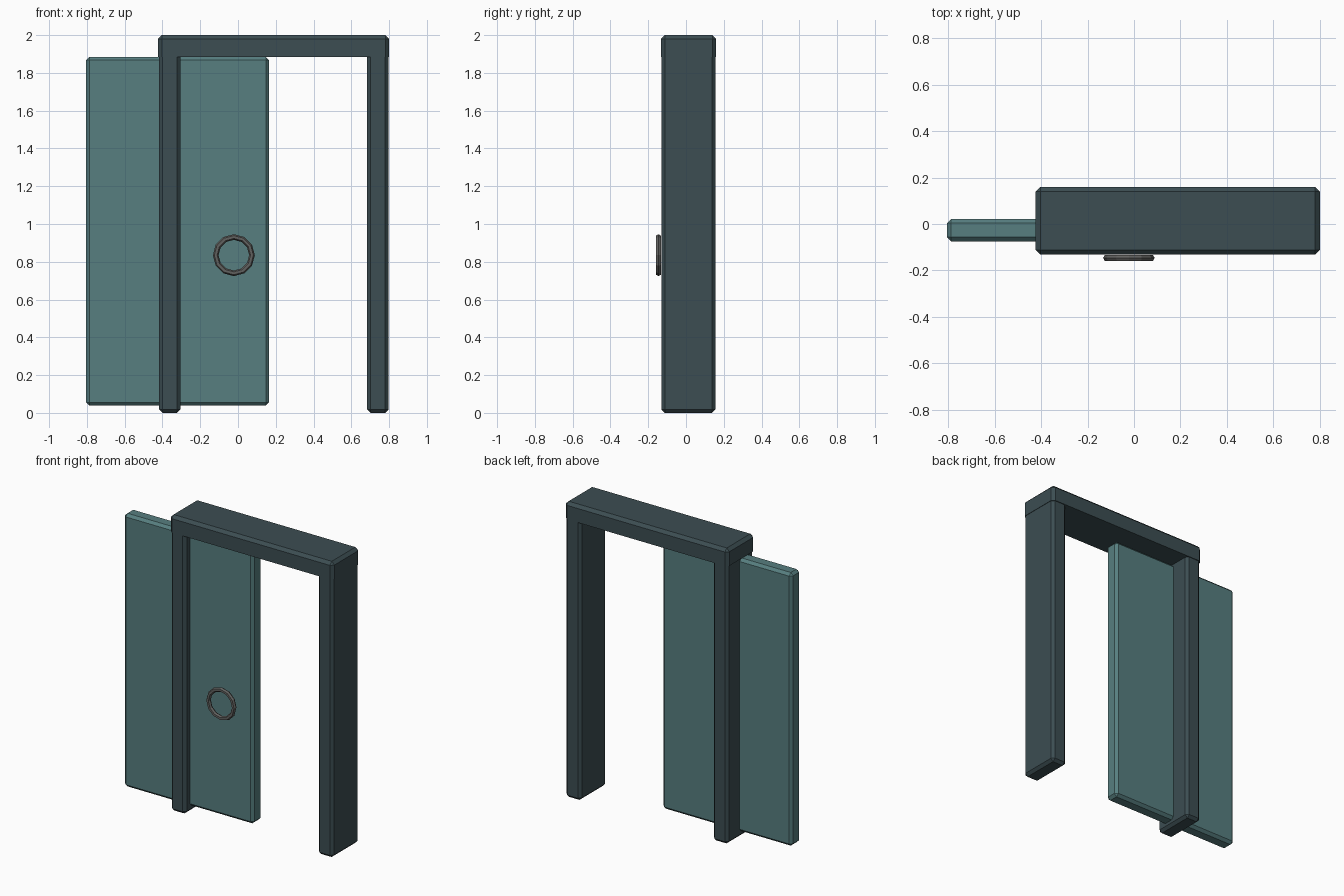
import bpy, bmesh, math

if "Cube" in bpy.data.objects:
    bpy.data.objects.remove(bpy.data.objects["Cube"])


def material(name, rgb):
    m = bpy.data.materials.new(name)
    m.diffuse_color = (*rgb, 1)
    m.use_nodes = True
    m.node_tree.nodes["Principled BSDF"].inputs["Base Color"].default_value = m.diffuse_color
    return m


FRAME = material("dark_frame", (0.045, 0.075, 0.085))
PANEL = material("teal_panel", (0.095, 0.21, 0.215))
METAL = material("ring_metal", (0.12, 0.12, 0.115))


def chamfered_box(name, x, y, z, mat, bevel, skip=None):
    """Box from axis ranges; edges of the 'top' or 'bottom' face may stay sharp."""
    bm = bmesh.new()
    bmesh.ops.create_cube(bm, size=1)
    for v in bm.verts:
        v.co = [(r[0] + r[1]) / 2 + c * (r[1] - r[0]) for c, r in zip(v.co, (x, y, z))]
    level = {"top": z[1], "bottom": z[0]}.get(skip)
    edges = [e for e in bm.edges
             if level is None or any(abs(v.co.z - level) > 1e-4 for v in e.verts)]
    bmesh.ops.bevel(bm, geom=edges, offset=bevel, segments=1, affect='EDGES')
    mesh = bpy.data.meshes.new(name)
    bm.to_mesh(mesh)
    bm.free()
    mesh.materials.append(mat)
    ob = bpy.data.objects.new(name, mesh)
    bpy.context.collection.objects.link(ob)
    return ob


# Door frame: two posts and a lintel
for side, x in (("left", (-0.417, -0.305)), ("right", (0.683, 0.797))):
    chamfered_box(side + "_post", x, (-0.13, 0.155), (0, 1.89), FRAME, 0.018, "top")
chamfered_box("lintel", (-0.423, 0.80), (-0.132, 0.16), (1.885, 2.0), FRAME, 0.02, "bottom")

# Sliding door panel, partly slid past the left post
chamfered_box("sliding_panel", (-0.805, 0.165), (-0.075, 0.022), (0.038, 1.885), PANEL, 0.018)

# Ring handle in front of the panel
bpy.ops.mesh.primitive_torus_add(
    major_segments=12, minor_segments=6, major_radius=0.096, minor_radius=0.015,
    location=(-0.022, -0.146, 0.835), rotation=(math.pi / 2, 0, 0))
ring = bpy.context.object
ring.name = "ring_handle"
ring.data.materials.append(METAL)
